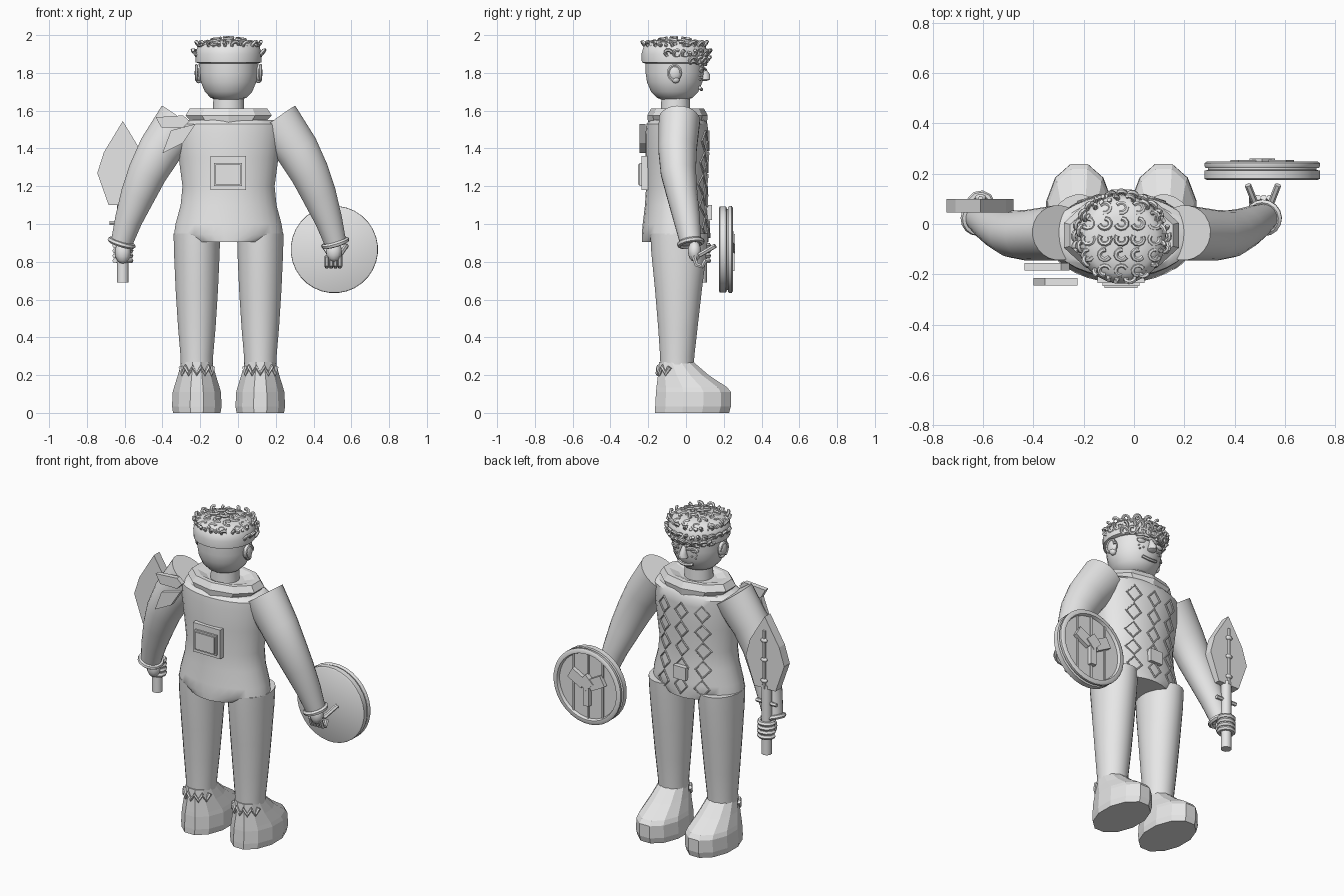
import bpy, bmesh, math
from mathutils import Vector, Matrix

if "Cube" in bpy.data.objects:
    bpy.data.objects.remove(bpy.data.objects["Cube"])

V = Vector
CX = -0.05          # body centre line
grey = bpy.data.materials.new("plain_grey")
grey.diffuse_color = (0.8, 0.8, 0.8, 1)
grey.use_nodes = True
grey.node_tree.nodes["Principled BSDF"].inputs["Base Color"].default_value = grey.diffuse_color


def finish(ob, smooth=True):
    bpy.ops.object.select_all(action='DESELECT')
    bpy.context.view_layer.objects.active = ob
    ob.select_set(True)
    if ob.type == 'CURVE':
        bpy.ops.object.convert(target='MESH')
        ob = bpy.context.object
    ob.data.materials.clear()
    ob.data.materials.append(grey)
    if smooth:
        bpy.ops.object.shade_smooth_by_angle(angle=math.radians(38))
    return ob


def from_bm(name, bm, smooth=True):
    bmesh.ops.recalc_face_normals(bm, faces=bm.faces)
    me = bpy.data.meshes.new(name)
    bm.to_mesh(me)
    bm.free()
    ob = bpy.data.objects.new(name, me)
    bpy.context.collection.objects.link(ob)
    return finish(ob, smooth)


def loft(name, rings, n=24, smooth=True):
    """Skin capped rings of (centre, u axis, v axis)."""
    bm = bmesh.new()
    loops = []
    for c, u, v in rings:
        angs = [2 * math.pi * (i + 0.5) / n for i in range(n)]
        loops.append([bm.verts.new(V(c) + V(u) * math.cos(a) + V(v) * math.sin(a)) for a in angs])
    for a, b in zip(loops, loops[1:]):
        for i in range(n):
            bm.faces.new((a[i], a[(i + 1) % n], b[(i + 1) % n], b[i]))
    bm.faces.new(loops[0])
    bm.faces.new(loops[-1])
    return from_bm(name, bm, smooth)


def stack(name, x, rows, n=24, smooth=True):
    """Horizontal ellipses of (z, half width, back y, front y)."""
    return loft(name, [((x, (a + b) / 2, z), (rx, 0, 0), (0, (b - a) / 2, 0))
                       for z, rx, a, b in rows], n, smooth)


def disc(name, c, rows, n=32):
    """Turned shape around the y axis from (y, radius)."""
    return loft(name, [((c[0], y, c[1]), (r, 0, 0), (0, 0, r)) for y, r in rows], n)


def slab(name, pts, y0, y1):
    bm = bmesh.new()
    f = bm.faces.new([bm.verts.new((x, y0, z)) for x, z in pts])
    ext = bmesh.ops.extrude_face_region(bm, geom=[f])
    bmesh.ops.translate(bm, vec=(0, y1 - y0, 0),
                        verts=[e for e in ext['geom'] if isinstance(e, bmesh.types.BMVert)])
    return from_bm(name, bm, False)


def rect(x, z, w, h, turn=0):
    c, s = math.cos(turn), math.sin(turn)
    return [(x + a * w * c - b * h * s, z + a * w * s + b * h * c)
            for a, b in ((-1, -1), (1, -1), (1, 1), (-1, 1))]


def tubes(name, paths, r, closed=False, res=1):
    cu = bpy.data.curves.new(name, 'CURVE')
    cu.dimensions = '3D'
    cu.bevel_depth, cu.bevel_resolution, cu.use_fill_caps = r, res, True
    for p in paths:
        sp = cu.splines.new('POLY')
        sp.points.add(len(p) - 1)
        for q, co in zip(sp.points, p):
            q.co = (*co, 1)
        sp.use_cyclic_u = closed
    ob = bpy.data.objects.new(name, cu)
    bpy.context.collection.objects.link(ob)
    return finish(ob)


def blobs(name, items):
    """Ellipsoids of (centre, radii) in one object."""
    bm = bmesh.new()
    for c, s in items:
        m = Matrix.Translation(c) @ Matrix.Diagonal((*s, 1))
        bmesh.ops.create_uvsphere(bm, u_segments=12, v_segments=8, radius=1, matrix=m)
    return from_bm(name, bm)


def arc(c, u, v, a0, a1, n=7):
    c, u, v = V(c), V(u), V(v)
    return [c + u * math.cos(a0 + (a1 - a0) * i / n) + v * math.sin(a0 + (a1 - a0) * i / n)
            for i in range(n + 1)]


# torso, collar and neck
BODY = [(0.905, 0.205, -0.235, 0.12), (0.908, 0.21, -0.235, 0.12), (0.945, 0.29, -0.235, 0.122),
        (1.0, 0.282, -0.23, 0.12), (1.1, 0.255, -0.218, 0.11), (1.2, 0.245, -0.212, 0.108),
        (1.35, 0.265, -0.215, 0.115), (1.48, 0.282, -0.215, 0.118),
        (1.53, 0.285, -0.21, 0.115), (1.55, 0.25, -0.19, 0.1)]
stack("torso", CX, BODY, 32)
stack("collar", CX, [(1.525, 0.19, -0.2, 0.11), (1.575, 0.24, -0.205, 0.115),
                     (1.612, 0.215, -0.185, 0.095), (1.612, 0.18, -0.16, 0.07),
                     (1.595, 0.12, -0.13, 0.03)], 10, False)
stack("neck", CX, [(1.57, 0.085, -0.135, 0.025), (1.69, 0.08, -0.13, 0.02)])

# legs and boots
for side, s in (("left", -1), ("right", 1)):
    x = CX + s * 0.168
    stack(side + "_leg", x, [(0.22, 0.085, -0.135, 0.04), (0.3, 0.087, -0.138, 0.045),
                             (0.45, 0.1, -0.148, 0.062), (0.65, 0.113, -0.165, 0.085),
                             (0.85, 0.122, -0.185, 0.11), (0.95, 0.124, -0.19, 0.118)])
    stack(side + "_boot", x, [(0, 0.13, -0.17, 0.235), (0.035, 0.136, -0.17, 0.245),
                              (0.11, 0.132, -0.166, 0.245), (0.135, 0.125, -0.163, 0.225),
                              (0.2, 0.104, -0.153, 0.125), (0.27, 0.084, -0.145, 0.042)], 12, False)
    # ragged ankle trim behind the heel
    trim = [(x + 0.09 * math.cos(a), -0.05 + 0.097 * math.sin(a), 0.225 + 0.018 * (-1) ** i)
            for i, a in enumerate(math.pi * (1.12 + 0.076 * k) for k in range(11))]
    tubes(side + "_ankle_trim", [trim], 0.014)

# arms with rolled cuffs
ARM = [((0.249, -0.035, 1.55), 0.13, 0.11), ((0.365, -0.045, 1.39), 0.116, 0.102),
       ((0.43, -0.04, 1.27), 0.104, 0.094), ((0.48, -0.02, 1.153), 0.092, 0.082),
       ((0.53, 0.005, 1.02), 0.073, 0.07), ((0.566, 0.025, 0.9), 0.058, 0.056)]
for side, s in (("left", -1), ("right", 1)):
    pts = [V((CX + s * p[0], p[1], p[2])) for p, _, _ in ARM]
    rings = []
    for i, (_, rw, rd) in enumerate(ARM):
        t = pts[min(i + 1, 5)] - pts[max(i - 1, 0)]
        u = V((0, 1, 0)).cross(t).normalized()
        rings.append((pts[i], u * rw, t.cross(u).normalized() * rd))
    loft(side + "_arm", rings)
    c, u, v = rings[-1]
    tubes(side + "_cuff", [arc(c, u * 1.08, v * 1.08, 0, math.tau * 15 / 16, 15)], 0.014, True)

# hands
blobs("left_palm", [((-0.61, 0.045, 0.85), (0.042, 0.036, 0.06))])
tubes("left_fingers", [arc((-0.61, 0.08, z), (0.043, 0, 0), (0, 0.04, 0), -1.2, 3.4)
                       for z in (0.805, 0.832, 0.859, 0.886)], 0.014)
blobs("right_palm", [((0.508, 0.045, 0.855), (0.042, 0.035, 0.055))])
tubes("right_fingers", [[(x, 0.04, 0.83), (x, 0.055, 0.785), (x, 0.085, 0.775), (x, 0.105, 0.81)]
                        for x in (0.47, 0.493, 0.516, 0.539)], 0.013)
tubes("shield_straps", [[(0.487, 0.07, 0.835), (0.453, 0.155, 0.885)],
                        [(0.54, 0.07, 0.835), (0.573, 0.155, 0.885)]], 0.013)

# shield with rim, plank gaps and emblem
S = (0.51, 0.865)
disc("shield_board", S, [(0.175, 0.222), (0.18, 0.23), (0.212, 0.23), (0.216, 0.216), (0.226, 0.216)])
disc("shield_rim", S, [(0.222, 0.2), (0.222, 0.226), (0.23, 0.231), (0.242, 0.231),
                       (0.248, 0.222), (0.248, 0.204), (0.238, 0.2), (0.229, 0.198)])
for i, dx in enumerate((-0.1, 0, 0.1)):
    h = math.sqrt(0.2 ** 2 - dx ** 2)
    slab("plank_strip_%d" % i, rect(S[0] + dx, S[1], 0.006, h), 0.22, 0.236)
slab("emblem_stem", rect(0.51, 0.81, 0.02, 0.06), 0.225, 0.256)
for s in (-1, 1):
    slab("emblem_wing", rect(0.51 + s * 0.065, 0.905, 0.052, 0.034, s * 0.5), 0.225, 0.254)
slab("emblem_centre", rect(0.51, 0.895, 0.036, 0.036, math.pi / 4), 0.225, 0.26)

# leaf-bladed weapon
loft("weapon_grip", [((-0.61, 0.08, z), (0.031, 0, 0), (0, 0.03, 0)) for z in (0.69, 1.12)], 10)
slab("weapon_blade", [(-0.61, 1.545), (-0.71, 1.38), (-0.745, 1.27), (-0.685, 1.1),
                      (-0.54, 1.1), (-0.48, 1.27), (-0.51, 1.38)], 0.045, 0.1)
tubes("blade_spine", [[(-0.61, 0.103, 1.1), (-0.61, 0.103, 1.46)]], 0.01)
blobs("spine_studs", [((-0.61, 0.105, z), (0.022, 0.014, 0.014)) for z in (1.15, 1.28, 1.4)])
tubes("weapon_guard", [[(-0.68, 0.08, 1.005), (-0.54, 0.08, 1.005)]], 0.012)

# back plate and floating shoulder shards
for name, w, h, y in (("back_plate", 0.094, 0.09, -0.235), ("back_plate_step", 0.074, 0.062, -0.246),
                      ("back_plate_centre", 0.066, 0.052, -0.254)):
    slab(name, rect(-0.052, 1.27 if w > 0.09 else 1.262, w, h), -0.2, y)
slab("shoulder_shard_upper", [(-0.436, 1.565), (-0.29, 1.575), (-0.257, 1.545),
                              (-0.29, 1.51), (-0.405, 1.51)], -0.185, -0.155)
slab("shoulder_shard_lower", [(-0.355, 1.495), (-0.225, 1.53), (-0.29, 1.43),
                              (-0.4, 1.375)], -0.245, -0.215)


# chest pattern of wire diamonds
def chest(x, z):
    for (z0, w0, a0, b0), (z1, w1, a1, b1) in zip(BODY, BODY[1:]):
        if z0 <= z <= z1:
            t = (z - z0) / (z1 - z0)
            w, a, b = w0 + t * (w1 - w0), a0 + t * (a1 - a0), b0 + t * (b1 - b0)
            return V((CX + x, (a + b) / 2 + (b - a) / 2 * math.sqrt(1 - (x / w) ** 2) + 0.003, z))


tubes("chest_diamonds", [[chest(x + dx, z + dz) for dx, dz in ((0, 0.05), (0.042, 0), (0, -0.05), (-0.042, 0))]
                         for x in (-0.13, 0, 0.13) for z in (1.44, 1.325, 1.21, 1.095, 0.98)], 0.006, True)
slab("belly_pouch", rect(CX, 1.06, 0.042, 0.04), 0.09, 0.138)

# head with ears and face
HY = -0.06
stack("head", CX, [(z, r, HY - r, HY + r) for z, r in
                   ((1.655, 0.06), (1.668, 0.095), (1.7, 0.126), (1.75, 0.147), (1.8, 0.155), (1.87, 0.155))], 28)
for side, s in (("left", -1), ("right", 1)):
    x = CX + s * 0.158
    blobs(side + "_ear", [((x, -0.06, 1.8), (0.022, 0.038, 0.045)), ((x, -0.055, 1.765), (0.018, 0.022, 0.02))])
    tubes(side + "_ear_rim", [arc((x + s * 0.012, -0.06, 1.8), (0, 0.034, 0), (0, 0, 0.04), 0, 4.4, 10)], 0.008)
blobs("eyes", [((CX + s * 0.06, 0.078, 1.815), (0.032, 0.014, 0.016)) for s in (-1, 1)])
tubes("eyelids", [[(CX + s * (0.06 + d), 0.092 - s * s * d * 0.45, 1.826 - 9 * d * d) for d in (-0.032, 0, 0.032)]
                  for s in (-1, 1)], 0.005)
tubes("brows", [[(CX + s * (0.06 + d), 0.09 - d * 0.45, 1.85 - 6 * d * d) for d in (-0.035, 0, 0.035)]
                for s in (-1, 1)], 0.008)
loft("nose", [((CX, 0.085, 1.835), (0.012, 0, 0), (0, 0.012, 0)), ((CX, 0.1, 1.79), (0.022, 0, 0), (0, 0.028, 0)),
              ((CX, 0.098, 1.765), (0.028, 0, 0), (0, 0.03, 0)), ((CX, 0.09, 1.757), (0.015, 0, 0), (0, 0.018, 0))], 10)
tubes("mouth", [[(CX + d, 0.082 - 3.5 * d * d, 1.712 + 4 * d * d) for d in (-0.05, -0.025, 0, 0.025, 0.05)]], 0.009)
blobs("freckles", [((CX + s * dx, 0.08 - 0.45 * (dx - 0.06), z), (0.005, 0.007, 0.005))
                   for s in (-1, 1) for dx, z in ((0.05, 1.775), (0.07, 1.765), (0.075, 1.785))])

# hair cap and curls
stack("hair_cap", CX, [(z, r, HY - r, HY + r) for z, r in
                       ((1.85, 0.158), (1.856, 0.175), (1.9, 0.177), (1.94, 0.165), (1.963, 0.14),
                        (1.975, 0.09), (1.978, 0.02))], 28)
curls = []
for i in range(5):
    for j in range(5):
        x, y = (i - 2) * 0.066, (j - 2) * 0.062
        d = x * x + y * y
        if d < 0.0225:
            c = (CX + x, HY + y, 1.986 - 1.5 * d)
            curls.append(arc(c, (0.022, 0, -0.05 * x), (0, 0.02, -0.05 * y), 0.4 + j, 4.8 + j))
for z, r, n in ((1.95, 0.163, 16), (1.905, 0.18, 15), (1.868, 0.176, 9)):
    for k in range(n):
        a = math.pi / 2 + (k - (n - 1) / 2) * (0.25 if n < 16 else 0.39)
        out, tan = V((math.cos(a), math.sin(a), 0)), V((-math.sin(a), math.cos(a), 0))
        curls.append(arc(V((CX, HY, z)) + out * r, tan * 0.018, V((0, 0, 0.016)) + out * 0.012, k, k + 4.6))
tubes("hair_curls", curls, 0.0095)
